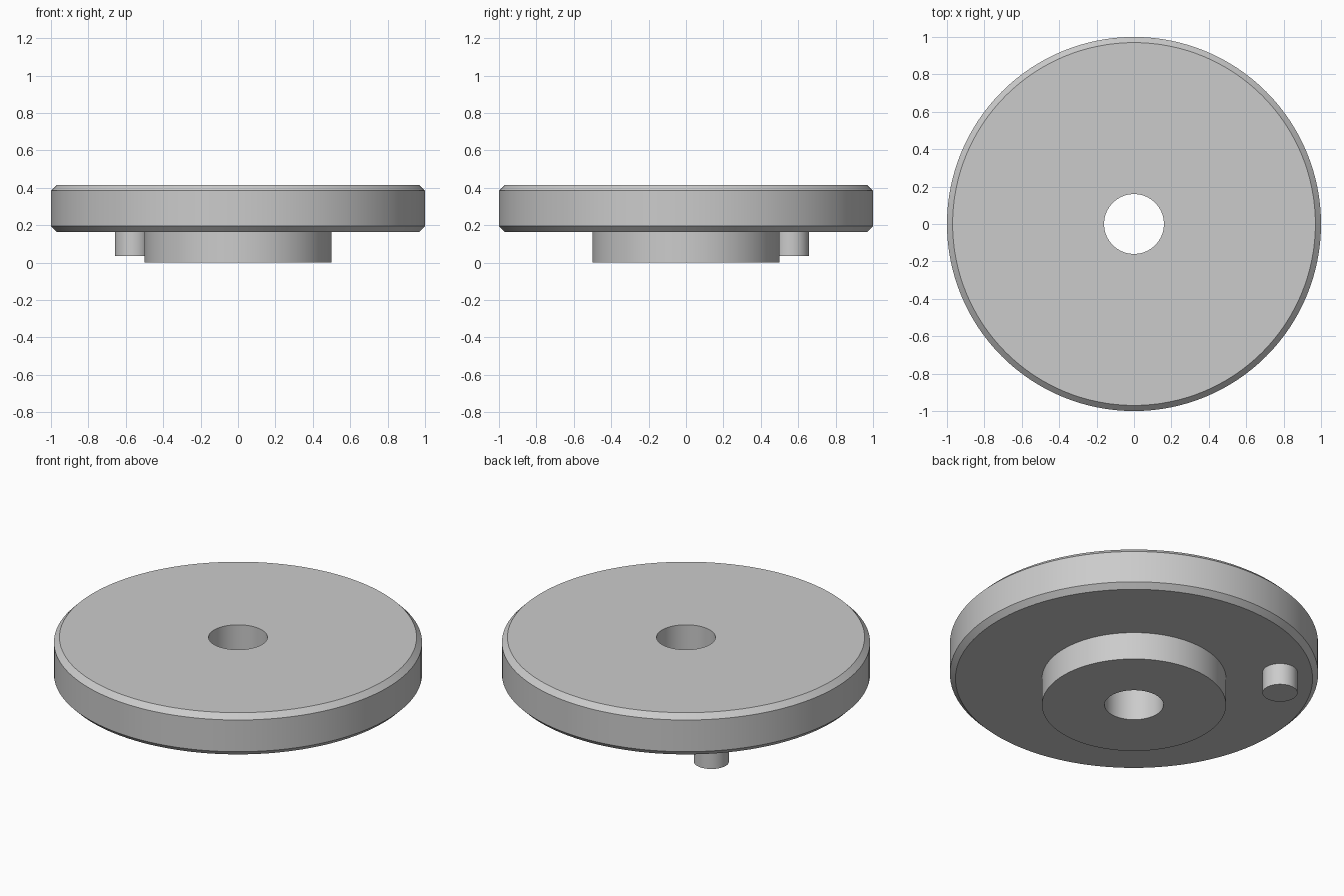
import bpy
import math

cube = bpy.data.objects.get("Cube")
if cube:
    bpy.data.objects.remove(cube, do_unlink=True)

# One plain grey metal for everything
grey = bpy.data.materials.new("grey_metal")
grey.use_nodes = True
colour = (0.6, 0.6, 0.6, 1)
grey.diffuse_color = colour
grey.node_tree.nodes["Principled BSDF"].inputs["Base Color"].default_value = colour


def turned_part(name, profile, sides, closed, centre=(0, 0)):
    """Revolve a (radius, z) profile about z; open profiles get end caps."""
    verts, faces = [], []
    n = len(profile)
    for i in range(sides):
        a = 2 * math.pi * i / sides
        verts += [(r * math.cos(a), r * math.sin(a), z) for r, z in profile]
    for i in range(sides):
        j = (i + 1) % sides
        for k in range(n if closed else n - 1):
            m = (k + 1) % n
            faces.append((i * n + k, j * n + k, j * n + m, i * n + m))
    if not closed:
        faces.append([i * n for i in reversed(range(sides))])
        faces.append([i * n + n - 1 for i in range(sides)])
    mesh = bpy.data.meshes.new(name)
    mesh.from_pydata(verts, [], faces)
    mesh.materials.append(grey)
    obj = bpy.data.objects.new(name, mesh)
    obj.location = (*centre, 0)
    bpy.context.collection.objects.link(obj)
    bpy.ops.object.select_all(action="DESELECT")
    obj.select_set(True)
    bpy.context.view_layer.objects.active = obj
    bpy.ops.object.shade_smooth_by_angle(angle=math.radians(30))
    return obj


bore, hub, rim, bevel = 0.16, 0.5, 1.0, 0.03
bottom, top = 0.165, 0.415

# Chamfered disc with its hub and through bore, turned as one piece
turned_part("disc_with_hub", [
    (bore, 0), (hub, 0), (hub, bottom),
    (rim - bevel, bottom), (rim, bottom + bevel),
    (rim, top - bevel), (rim - bevel, top), (bore, top),
], 128, True)

# Off-centre drive pin under the disc
pin = 0.095
turned_part("drive_pin", [(pin, 0.035), (pin, bottom + 0.01)], 64, False,
            centre=(-0.563, 0.563))
